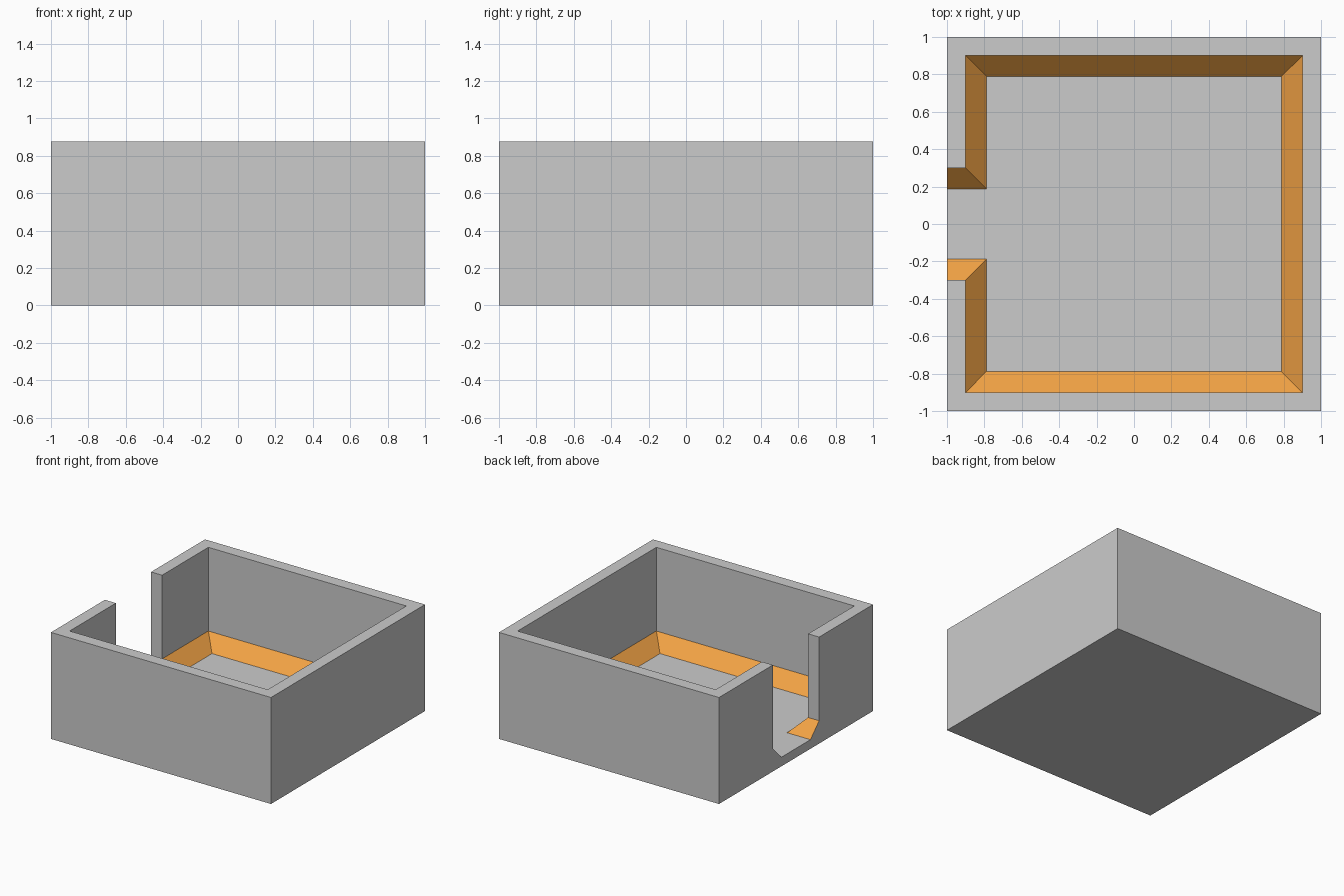
import bpy, bmesh

if "Cube" in bpy.data.objects:
    bpy.data.objects.remove(bpy.data.objects["Cube"])

H = 0.875        # overall height
FLOOR = 0.075    # floor thickness
C = 0.1125       # 45 degree fillet strip size
IN = 0.9         # inner wall position
DOOR = 0.3       # half width of the doorway

bm = bmesh.new()


def ring(points, z):
    return [bm.verts.new((x, y, z)) for x, y in points]


def outline(inset):
    # inner outline, running from one door jamb round the room to the other
    i, d = IN - inset, DOOR - inset
    half = [(-1, d), (-i, d), (-i, i), (i, i)]
    return half + [(x, -y) for x, y in reversed(half)]


# Inner rings: floor edge, top of sloped strip, wall top
floor = ring(outline(C), FLOOR)
slope = ring(outline(0), FLOOR + C)
rim = ring(outline(0), H)

# Outer box corners, starting on the doorway side
corners = [(-1, 1), (1, 1), (1, -1), (-1, -1)]
base = ring(corners, 0)
top = ring(corners, H)

# Sloped strip (coloured) and vertical inner walls
for k in range(len(floor) - 1):
    f = bm.faces.new((floor[k], floor[k + 1], slope[k + 1], slope[k]))
    f.material_index = 1
    bm.faces.new((slope[k], slope[k + 1], rim[k + 1], rim[k]))

# Floor, wall top and underside
bm.faces.new(floor)
bm.faces.new(rim + top[::-1])
bm.faces.new(base)

# Three plain outer walls, then the wall with the doorway
for k in range(3):
    bm.faces.new((base[k], base[k + 1], top[k + 1], top[k]))
bm.faces.new((base[0], top[0], rim[0], slope[0], floor[0],
              floor[-1], slope[-1], rim[-1], top[3], base[3]))

bmesh.ops.recalc_face_normals(bm, faces=bm.faces[:])
mesh = bpy.data.meshes.new("room_shell")
bm.to_mesh(mesh)
bm.free()

# Grey shell with an orange strip
grey = bpy.data.materials.new("grey_wall")
grey.diffuse_color = (0.8, 0.8, 0.8, 1)
grey.use_nodes = True
grey.node_tree.nodes["Principled BSDF"].inputs["Base Color"].default_value = grey.diffuse_color
orange = bpy.data.materials.new("orange_strip")
orange.diffuse_color = (0.9, 0.37, 0.06, 1)
orange.use_nodes = True
orange.node_tree.nodes["Principled BSDF"].inputs["Base Color"].default_value = orange.diffuse_color
mesh.materials.append(grey)
mesh.materials.append(orange)

shell = bpy.data.objects.new("room_shell", mesh)
bpy.context.collection.objects.link(shell)
